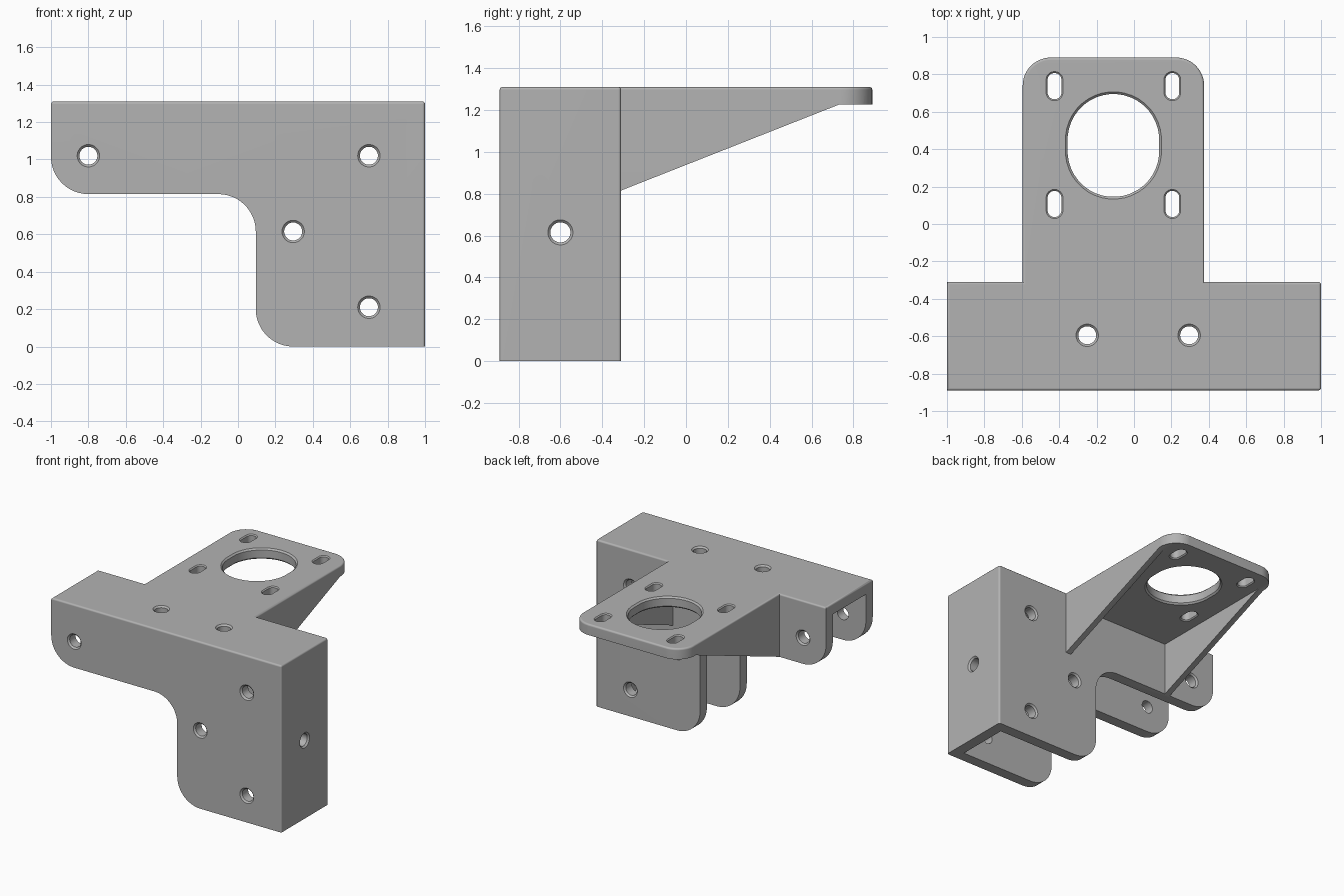
import bpy, bmesh, math
from mathutils import Vector

cube = bpy.data.objects.get("Cube")
if cube:
    bpy.data.objects.remove(cube, do_unlink=True)

FRONT, BACK, TOP, WALL = -0.89, -0.31, 1.31, 0.085
UNDER = TOP - WALL
PLACE = {"X": lambda a, b, d: (d, a, b),
         "Y": lambda a, b, d: (a, d, b),
         "Z": lambda a, b, d: (a, b, d)}


def loft(name, axis, rings):
    """Solid through matching outlines, each given as (depth, points)."""
    bm = bmesh.new()
    loops = [[bm.verts.new(PLACE[axis](a, b, d)) for a, b in pts] for d, pts in rings]
    n = len(loops[0])
    for lo, hi in zip(loops, loops[1:]):
        for i in range(n):
            j = (i + 1) % n
            bm.faces.new((lo[i], lo[j], hi[j], hi[i]))
    bm.faces.new(loops[0])
    bm.faces.new(loops[-1])
    bmesh.ops.recalc_face_normals(bm, faces=bm.faces)
    mesh = bpy.data.meshes.new(name)
    bm.to_mesh(mesh)
    bm.free()
    obj = bpy.data.objects.new(name, mesh)
    bpy.context.scene.collection.objects.link(obj)
    return obj


def prism(name, axis, pts, start, end):
    return loft(name, axis, [(start, pts), (end, pts)])


def rect(a0, a1, b0, b1):
    return [(a0, b0), (a1, b0), (a1, b1), (a0, b1)]


def rounded(corners, steps=12):
    """Right-angled outline with a fillet radius at each corner."""
    pts = []
    for i, (x, y, r) in enumerate(corners):
        p = Vector((x, y))
        if r == 0:
            pts.append(p)
            continue
        u = (Vector(corners[i - 1][:2]) - p).normalized()
        v = (Vector(corners[(i + 1) % len(corners)][:2]) - p).normalized()
        centre = p + (u + v) * r
        for k in range(steps + 1):
            t = math.pi / 2 * k / steps
            pts.append(centre - v * r * math.cos(t) - u * r * math.sin(t))
    return pts


def slot(a, b, r, half, n=40):
    pts = []
    for i in range(n):
        t = math.tau * (i + 0.5) / n
        pts.append((a + r * math.cos(t), b + r * math.sin(t) + math.copysign(half, math.sin(t))))
    return pts


def combine(target, tool, operation):
    mod = target.modifiers.new(operation.lower(), "BOOLEAN")
    mod.operation, mod.solver, mod.object = operation, "EXACT", tool
    bpy.context.view_layer.objects.active = target
    bpy.ops.object.modifier_apply(modifier=mod.name)
    bpy.data.objects.remove(tool, do_unlink=True)


def drill(target, axis, a, b, start, end, r=0.048, half=0.0, flare=0.012):
    """Through hole with a small chamfer at both mouths."""
    out = 0.01
    wide, tight = slot(a, b, r + flare + out, half), slot(a, b, r, half)
    tool = loft("hole_cutter", axis, [(start - out, wide), (start + flare, tight),
                                      (end - flare, tight), (end + out, wide)])
    combine(target, tool, "DIFFERENCE")


# L-shaped housing block
outline = rounded([(-1, TOP, 0), (-1, 0.815, 0.2), (0.095, 0.815, 0.2),
                   (0.095, 0, 0.2), (1, 0, 0), (1, TOP, 0)])
bracket = prism("mounting_bracket", "Y", outline, FRONT, BACK)

# Rear shelf with sloping underside
plan = rounded([(-0.595, -0.35, 0), (0.375, -0.35, 0), (0.375, 0.89, 0.15), (-0.595, 0.89, 0.15)])
shelf = prism("rear_shelf", "Z", plan, 0.7, TOP)
side = [(-0.4, 0.815), (BACK, 0.815), (0.73, UNDER), (1, UNDER), (1, 1.5), (-0.4, 1.5)]
combine(shelf, prism("slope_cutter", "X", side, -1, 1), "INTERSECT")
combine(bracket, shelf, "UNION")

# Soften the top rim and the closed end's upright edges
bm = bmesh.new()
bm.from_mesh(bracket.data)
bmesh.ops.remove_doubles(bm, verts=bm.verts, dist=0.0002)
bmesh.ops.dissolve_limit(bm, angle_limit=0.01, verts=bm.verts, edges=bm.edges)
rim = []
for e in bm.edges:
    if len(e.link_faces) != 2 or e.calc_face_angle(0) < 1:
        continue
    if all(abs(v.co.z - TOP) < 0.001 for v in e.verts) or \
            all(abs(v.co.x - 1) < 0.001 for v in e.verts) and max(v.co.z for v in e.verts) > 1:
        rim.append(e)
bmesh.ops.bevel(bm, geom=rim, offset=0.014, segments=3, profile=0.5, affect="EDGES",
                clamp_overlap=True)
bm.to_mesh(bracket.data)
bm.free()

# Hollow housing, open below and at one end; hollow between the gussets
combine(bracket, prism("housing_cutter", "Z",
                       rect(-1.1, 1 - WALL, FRONT + WALL, BACK - WALL), -0.1, UNDER), "DIFFERENCE")
combine(bracket, prism("gusset_cutter", "Z",
                       rect(-0.55, 0.33, BACK, 0.95), 0.6, UNDER), "DIFFERENCE")

# Bolt holes through front and back, top and closed end
for x, z in [(-0.8, 1.02), (0.7, 1.02), (0.295, 0.615), (0.7, 0.21)]:
    drill(bracket, "Y", x, z, FRONT, BACK)
for x in (-0.25, 0.295):
    drill(bracket, "Z", x, -0.595, UNDER, TOP)
drill(bracket, "X", -0.6, 0.615, 1 - WALL, 1)

# Motor opening and its four adjustment slots
drill(bracket, "Z", -0.11, 0.42, UNDER, TOP, r=0.245, half=0.03)
for x in (-0.425, 0.205):
    for y in (0.107, 0.737):
        drill(bracket, "Z", x, y, UNDER, TOP, r=0.037, half=0.033, flare=0.008)

# Grey plastic
grey = bpy.data.materials.new("grey_plastic")
grey.use_nodes = True
colour = (0.45, 0.45, 0.45, 1)
grey.diffuse_color = colour
grey.node_tree.nodes["Principled BSDF"].inputs["Base Color"].default_value = colour
bracket.data.materials.clear()
bracket.data.materials.append(grey)

bpy.ops.object.select_all(action="DESELECT")
bracket.select_set(True)
bpy.context.view_layer.objects.active = bracket
bpy.ops.object.shade_smooth_by_angle(angle=math.radians(35))
weighted = bracket.modifiers.new("flat_face_normals", "WEIGHTED_NORMAL")
weighted.keep_sharp = True
